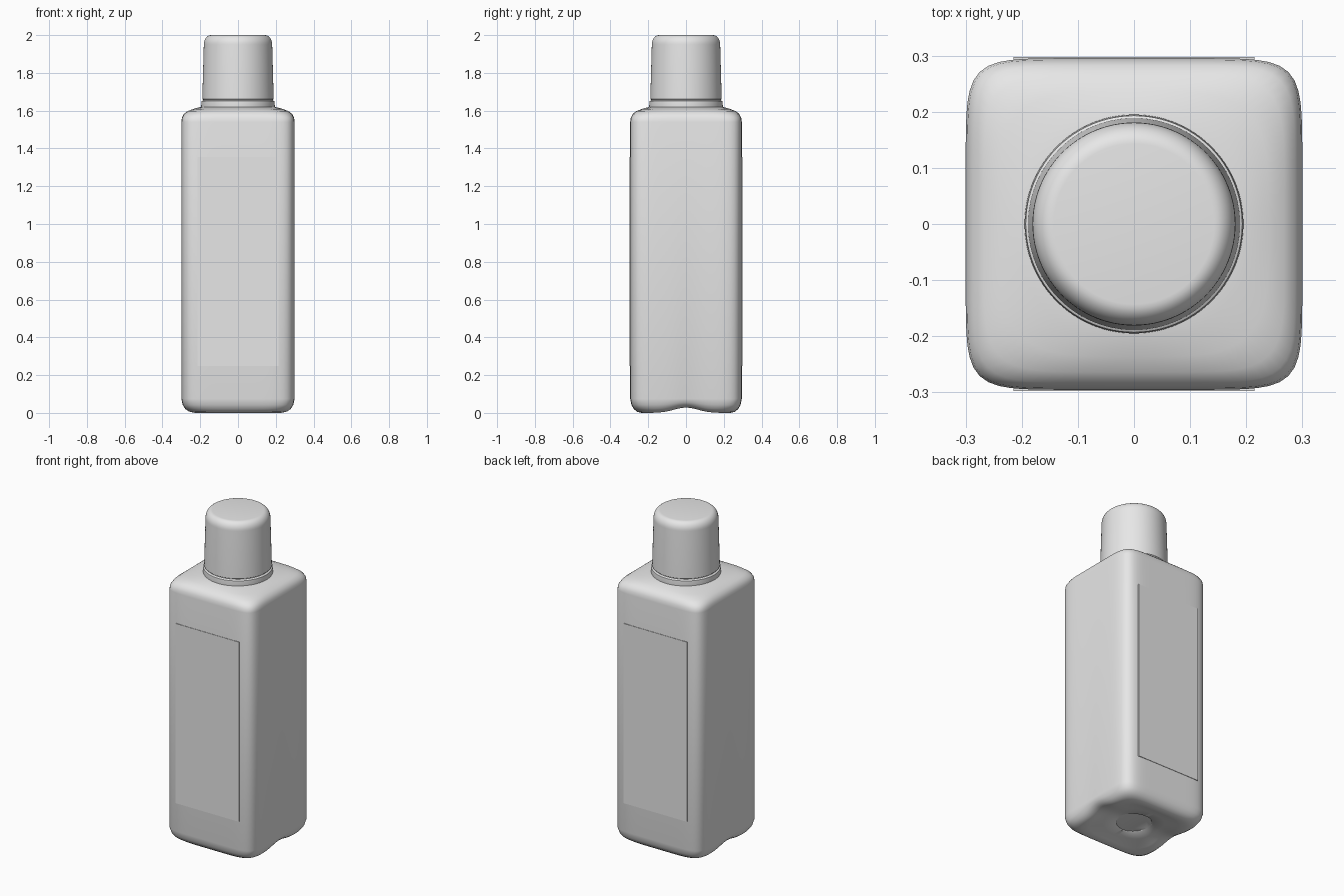
import bpy, bmesh, math

old = bpy.data.objects.get("Cube")
if old:
    bpy.data.objects.remove(old, do_unlink=True)

grey = bpy.data.materials.new("plain_grey")
grey.use_nodes = True
grey.diffuse_color = (0.8, 0.8, 0.8, 1)
grey.node_tree.nodes["Principled BSDF"].inputs["Base Color"].default_value = (0.8, 0.8, 0.8, 1)


def add_object(name, bm, angle):
    bmesh.ops.recalc_face_normals(bm, faces=bm.faces)
    mesh = bpy.data.meshes.new(name)
    bm.to_mesh(mesh)
    bm.free()
    mesh.materials.append(grey)
    ob = bpy.data.objects.new(name, mesh)
    bpy.context.collection.objects.link(ob)
    bpy.ops.object.select_all(action='DESELECT')
    ob.select_set(True)
    bpy.context.view_layer.objects.active = ob
    bpy.ops.object.shade_smooth_by_angle(angle=math.radians(angle))
    return ob


def loft(profile, count, depth=1.0):
    """Stack rings of (half width, squareness, height); squareness 2 is a circle."""
    bm = bmesh.new()
    rings = []
    for half, power, z in profile:
        ring = []
        for i in range(count):
            a = math.tau * i / count
            c, s = math.cos(a), math.sin(a)
            r = half / (abs(c) ** power + abs(s) ** power) ** (1 / power)
            ring.append(bm.verts.new((r * c, r * s * depth, z)))
        rings.append(ring)
    for low, high in zip(rings, rings[1:]):
        for i in range(count):
            j = (i + 1) % count
            bm.faces.new((low[i], low[j], high[j], high[i]))
    bm.faces.new(rings[0])
    bm.faces.new(rings[-1])
    return bm


# Bottle body: dished base, square walls, shoulder easing into a round neck
body = loft([
    (0.10, 2, 0.03), (0.105, 2, 0.025), (0.16, 2.6, 0.02), (0.21, 4, 0.006),
    (0.24, 5, 0.0), (0.262, 6, 0.006), (0.28, 7, 0.02), (0.293, 7.6, 0.042),
    (0.3, 8, 0.075), (0.3, 8, 1.54), (0.297, 8, 1.562), (0.287, 7, 1.582),
    (0.268, 6, 1.597), (0.24, 4, 1.608), (0.21, 2.3, 1.617), (0.18, 2, 1.622),
], 128, 0.985)

# Shallow arch under the two side edges of the base
for v in body.verts:
    if v.co.z < 0.07:
        fade = (1 - v.co.z / 0.075) * min(1, abs(v.co.x) / 0.24)
        v.co.z += 0.028 * fade * math.exp(-(v.co.y / 0.09) ** 2)
add_object("bottle_body", body, 40)

# Collar ring at the base of the cap
collar = loft([(0.193, 2, 1.60), (0.195, 2, 1.625), (0.193, 2, 1.65),
               (0.184, 2, 1.656)], 96)
add_object("cap_collar", collar, 40)

# Tapered cap with a rounded top edge
cap_profile = [(0.184, 2, 1.62), (0.184, 2, 1.658), (0.189, 2, 1.662)]
for i in range(9):
    a = math.pi / 2 * i / 8
    cap_profile.append((0.143 + 0.038 * math.cos(a), 2, 1.95 + 0.05 * math.sin(a)))
add_object("cap", loft(cap_profile, 96), 40)

# Thin raised labels on the front and back
for name, side in (("front_label", -1), ("back_label", 1)):
    bm = bmesh.new()
    bmesh.ops.create_cube(bm, size=1)
    for v in bm.verts:
        v.co.x *= 0.43
        v.co.y = side * 0.294 + v.co.y * 0.008
        v.co.z = 0.802 + v.co.z * 1.105
    add_object(name, bm, 30)
